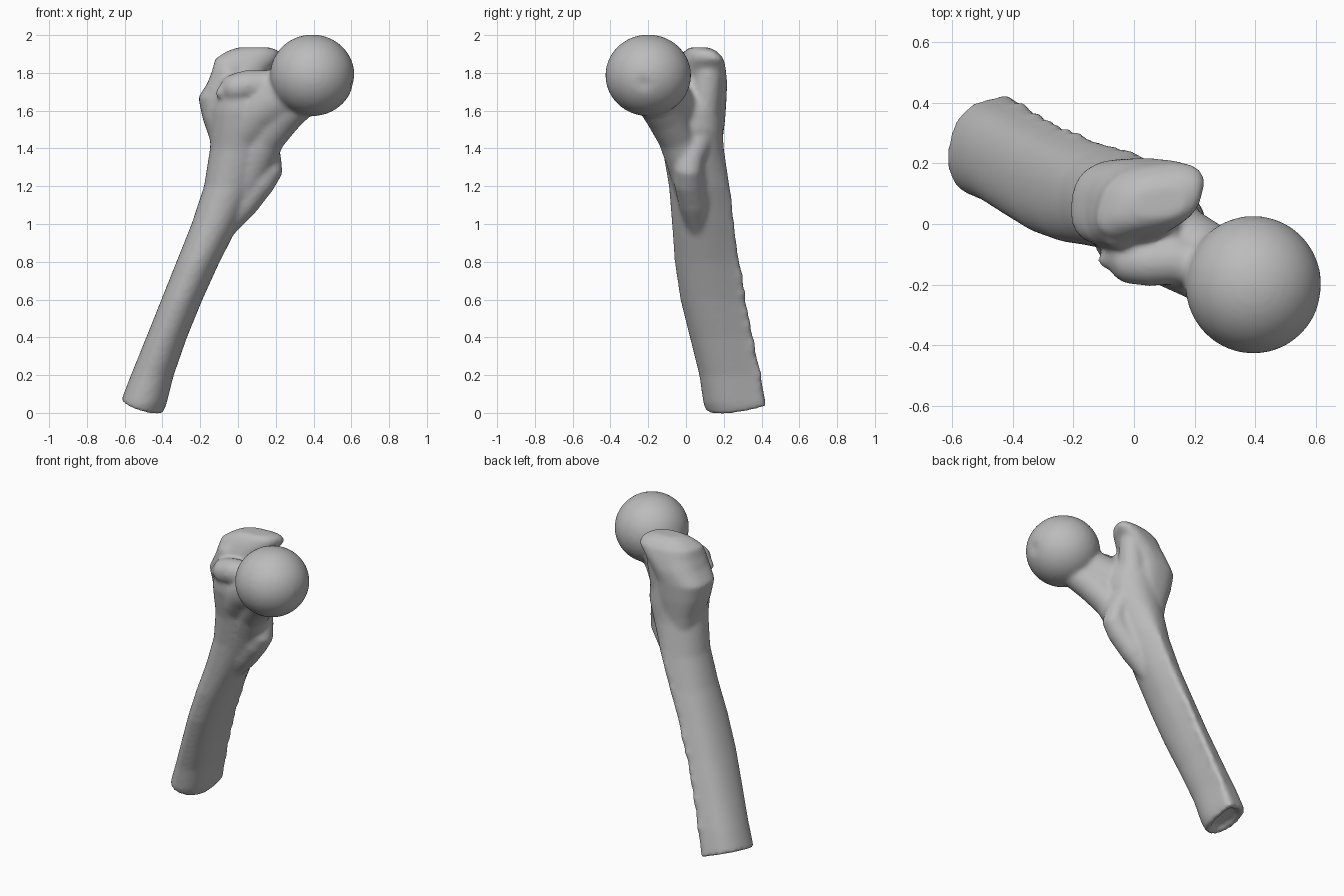
import bpy, bmesh, math, random
from mathutils import Vector

random.seed(4)
cube = bpy.data.objects.get("Cube")
if cube:
    bpy.data.objects.remove(cube, do_unlink=True)

SIDES = 40
bm = bmesh.new()


def skin(target, rings):
    """Bridge rings of equal length and cap both ends."""
    loops = [[target.verts.new(p) for p in ring] for ring in rings]
    for a, b in zip(loops, loops[1:]):
        for i in range(SIDES):
            j = (i + 1) % SIDES
            target.faces.new((a[i], a[j], b[j], b[i]))
    target.faces.new(list(reversed(loops[0])))
    target.faces.new(loops[-1])


def oval_point(t, z, x0, x1, y0, y1, skew, power):
    """Point on a rounded oval filling the extents; lower power is boxier."""
    def bow(value):
        return math.copysign(abs(value) ** power, value)
    return Vector(((x0 + x1) / 2 + (x1 - x0) / 2 * bow(math.cos(t - skew)),
                   (y0 + y1) / 2 + (y1 - y0) / 2 * bow(math.sin(t)), z))


def section(*row):
    return [oval_point(math.tau * i / SIDES, *row) for i in range(SIDES)]


def crest(z):
    """Angle, height and direction of the rear ridge at a given level."""
    f = min(max(z / 1.2, 0), 1)
    angle = math.radians(54 + 20 * f)
    height = 0.042 - 0.022 * f if z < 1.3 else 0
    return angle, height, Vector((math.cos(angle), math.sin(angle), 0))


def shaft_section(*row):
    """Oval drawn out to a soft corner along the rear ridge."""
    ring = section(*row, 0.05, 0.95)
    angle, height, out = crest(row[0])
    for i, p in enumerate(ring):
        p += out * height * math.exp(-((math.tau * i / SIDES - angle) / 0.4) ** 2)
    return ring


def limb(points):
    """Round tube through (x, y, z, radius) points with domed ends."""
    pts = [(Vector(p[:3]), p[3]) for p in points]
    rings = []
    for k, (c, r) in enumerate(pts):
        d = (pts[min(k + 1, len(pts) - 1)][0] - pts[max(k - 1, 0)][0]).normalized()
        u = d.cross(Vector((0, 1, 0.01))).normalized()
        v = d.cross(u)

        def ring(offset, rad):
            return [c + d * offset + rad * (u * math.cos(math.tau * i / SIDES)
                    + v * math.sin(math.tau * i / SIDES)) for i in range(SIDES)]
        caps = [(0.95, 0.3), (0.7, 0.7), (0.35, 0.93)]
        if k == 0:
            rings += [ring(-r * a, r * b) for a, b in caps]
        rings.append(ring(0, r))
        if k == len(pts) - 1:
            rings += [ring(r * a, r * b) for a, b in reversed(caps)]
    skin(bm, rings)


# Shaft flaring into the upper body
shaft = [(-0.2, -0.74, -0.47, 0.18, 0.48), (0.05, -0.625, -0.378, 0.092, 0.41),
         (0.2, -0.567, -0.34, 0.07, 0.38), (0.4, -0.486, -0.27, 0.02, 0.335),
         (0.6, -0.406, -0.188, -0.03, 0.295), (0.8, -0.326, -0.097, -0.06, 0.263),
         (1.0, -0.246, 0.006, -0.074, 0.235), (1.2, -0.18, 0.10, -0.09, 0.215),
         (1.4, -0.148, 0.175, -0.125, 0.2), (1.5, -0.145, 0.21, -0.155, 0.195),
         (1.6, -0.14, 0.21, -0.178, 0.19), (1.7, -0.115, 0.17, -0.175, 0.18),
         (1.78, -0.05, 0.14, -0.15, 0.16)]
part = bmesh.new()
skin(part, [shaft_section(*row) for row in shaft])
# Oblique cut through the shaft end, with a shallow hollow
cut = bmesh.ops.bisect_plane(part, geom=part.verts[:] + part.edges[:] + part.faces[:],
                             plane_co=(-0.46, 0.11, -0.012), plane_no=(0.36, -0.2, 1),
                             clear_inner=True)
edges = [e for e in cut["geom_cut"] if isinstance(e, bmesh.types.BMEdge)]
cap = bmesh.ops.holes_fill(part, edges=edges, sides=0)["faces"]
bmesh.ops.recalc_face_normals(part, faces=part.faces)
bmesh.ops.inset_region(part, faces=cap, thickness=0.03, depth=0)
bmesh.ops.inset_region(part, faces=cap, thickness=0.025, depth=-0.03)
tmp = bpy.data.meshes.new("shaft_part")
part.to_mesh(tmp)
bm.from_mesh(tmp)
bpy.data.meshes.remove(tmp)
part.free()

# Rough line along the ridge
ridge = []
for a, b in zip(shaft[1:7], shaft[2:8]):
    for k in range(6):
        row = [p + (q - p) * k / 6 for p, q in zip(a, b)]
        angle, height, out = crest(row[0])
        if row[0] > 0.1:
            spot = oval_point(angle, *row, 0.05, 0.95) + out * (height - 0.016)
            ridge.append((spot.x, spot.y + random.uniform(-0.004, 0.006), spot.z,
                          0.021 + random.uniform(-0.003, 0.004)))
limb(ridge)

# Greater trochanter
skin(bm, [section(*row, 0.78) for row in [
    (1.32, -0.12, 0.04, 0.0, 0.18, 0.15), (1.45, -0.15, 0.08, -0.04, 0.195, 0.15),
    (1.56, -0.188, 0.10, -0.06, 0.208, 0.15), (1.67, -0.21, 0.11, -0.07, 0.215, 0.15),
    (1.75, -0.16, 0.14, -0.075, 0.218, 0.25), (1.82, -0.135, 0.19, -0.065, 0.212, 0.4),
    (1.875, -0.122, 0.235, -0.04, 0.2, 0.45), (1.915, -0.06, 0.225, -0.01, 0.165, 0.4),
    (1.935, 0.0, 0.17, 0.02, 0.12, 0.2)]])
# Front wedge leaning on the trochanter
limb([(-0.10, 0.0, 1.70, 0.075), (-0.05, -0.01, 1.80, 0.075), (0.0, 0.02, 1.84, 0.065)])

# Ball head with a small pit on its inner side
centre = Vector((0.393, -0.2, 1.787))
pit = Vector((0.96, -0.1, -0.2)).normalized()
for v in bmesh.ops.create_uvsphere(bm, u_segments=48, v_segments=32, radius=1)["verts"]:
    near = max(0.0, 1 - (v.co - pit).length / 0.22)
    v.co *= 1 - 0.07 * near
    v.co = Vector((v.co.x * 0.224, v.co.y * 0.227, v.co.z * 0.216)) + centre

# Neck, with a wider lower buttress
limb([(0.37, -0.19, 1.74, 0.14), (0.25, -0.135, 1.68, 0.13),
      (0.13, -0.07, 1.61, 0.14), (0.03, -0.01, 1.5, 0.14)])
limb([(0.33, -0.17, 1.66, 0.10), (0.235, -0.11, 1.565, 0.10),
      (0.15, -0.05, 1.46, 0.10), (0.08, 0.01, 1.32, 0.11), (0.0, 0.05, 1.15, 0.1)])
# Front shoulder and its corner knob
limb([(-0.01, -0.12, 1.72, 0.078), (0.05, -0.125, 1.735, 0.08),
      (0.14, -0.12, 1.735, 0.08), (0.24, -0.14, 1.74, 0.075)])
limb([(-0.095, -0.12, 1.69, 0.027), (-0.04, -0.11, 1.73, 0.055)])

# Lesser trochanter and the crest rising behind the neck
limb([(-0.07, 0.06, 0.98, 0.06), (0.03, 0.04, 1.11, 0.08),
      (0.12, 0.015, 1.225, 0.08), (0.166, 0.012, 1.29, 0.074),
      (0.16, 0.025, 1.35, 0.07), (0.11, 0.06, 1.45, 0.09),
      (0.09, 0.09, 1.6, 0.09), (0.12, 0.12, 1.8, 0.075)])

bmesh.ops.recalc_face_normals(bm, faces=bm.faces)
mesh = bpy.data.meshes.new("bone")
bm.to_mesh(mesh)
bm.free()
bone = bpy.data.objects.new("bone", mesh)
bpy.context.collection.objects.link(bone)

# Fuse the parts into one skin and soften the joins
fuse = bone.modifiers.new("fuse", "REMESH")
fuse.mode = "VOXEL"
fuse.voxel_size = 0.012
soften = bone.modifiers.new("soften", "SMOOTH")
soften.factor = 0.5
soften.iterations = 12
bpy.ops.object.select_all(action="DESELECT")
bone.select_set(True)
bpy.context.view_layer.objects.active = bone
for m in ("fuse", "soften"):
    bpy.ops.object.modifier_apply(modifier=m)
bpy.ops.object.shade_smooth_by_angle(angle=math.radians(50))

# Plain grey surface
grey = bpy.data.materials.new("bone grey")
colour = (0.5, 0.5, 0.5, 1)
grey.diffuse_color = colour
grey.use_nodes = True
grey.node_tree.nodes["Principled BSDF"].inputs["Base Color"].default_value = colour
bone.data.materials.clear()
bone.data.materials.append(grey)
